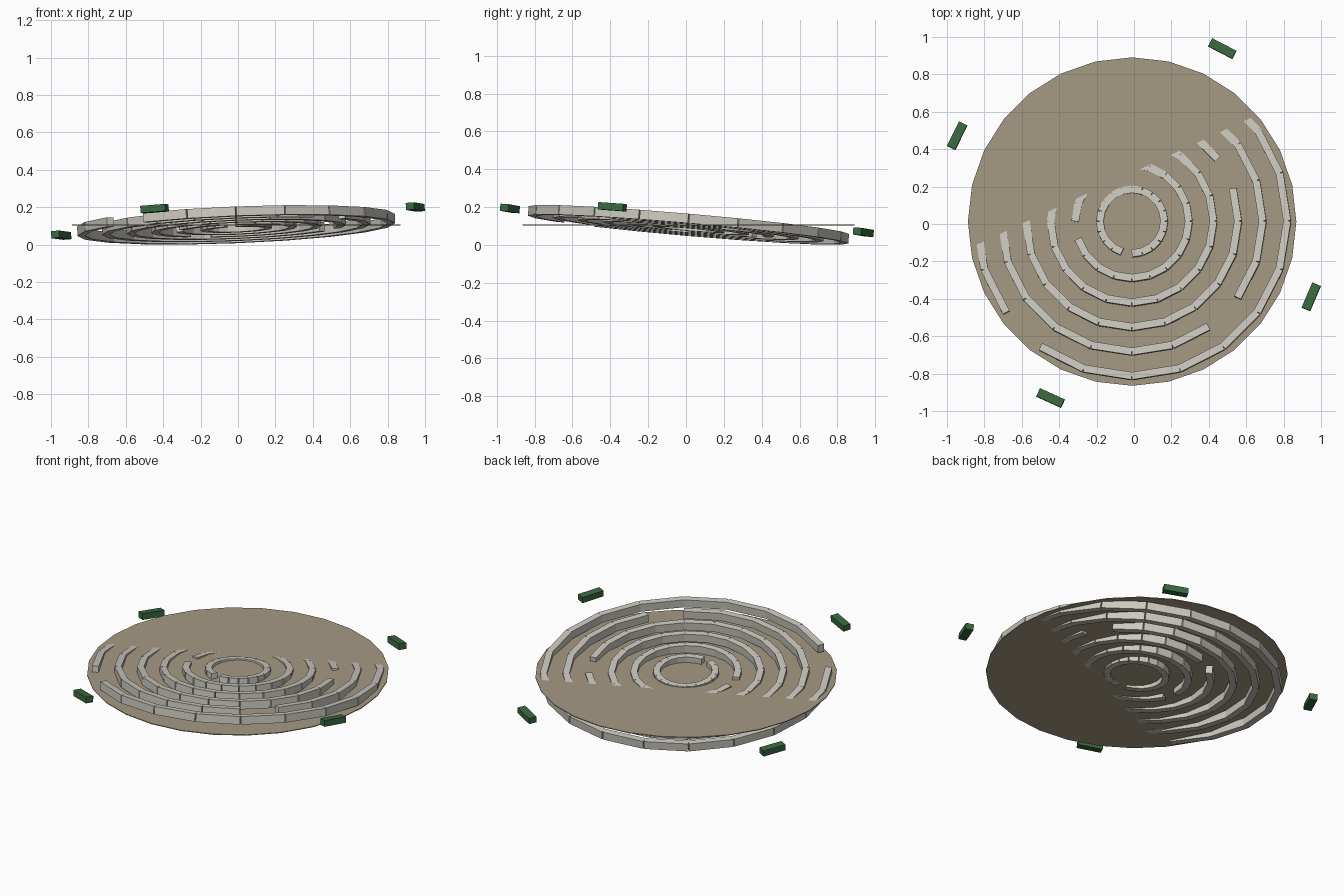
import bpy, bmesh, math
from mathutils import Matrix, Vector

if "Cube" in bpy.data.objects:
    bpy.data.objects.remove(bpy.data.objects["Cube"])

CENTRE = Vector((-0.01, 0.013, 0.106))
SLOPE = 0.0955
SIDES = 20
# wall plane rises toward the front right
TILT = Vector((0, 0, 1)).rotation_difference(
    Vector((-0.42 * SLOPE, 0.908 * SLOPE, 1))).to_matrix().to_4x4()
FRAME = Matrix.Translation(CENTRE) @ TILT


def material(name, rgb):
    m = bpy.data.materials.new(name)
    m.diffuse_color = (*rgb, 1)
    m.use_nodes = True
    m.node_tree.nodes["Principled BSDF"].inputs["Base Color"].default_value = m.diffuse_color
    return m


def add_object(name, bm, mat):
    me = bpy.data.meshes.new(name)
    bm.to_mesh(me)
    bm.free()
    me.materials.append(mat)
    ob = bpy.data.objects.new(name, me)
    bpy.context.collection.objects.link(ob)
    return ob


def box(bm, radius, angle, size, lift=0.0):
    """Box set tangentially on a circle in the tilted plane."""
    m = (FRAME @ Matrix.Rotation(angle, 4, 'Z')
         @ Matrix.Translation((radius, 0, lift))
         @ Matrix.Diagonal((*size, 1)))
    bmesh.ops.create_cube(bm, size=1, matrix=m)


stone = material("stone", (0.60, 0.58, 0.52))
sand = material("sand", (0.38, 0.32, 0.23))
green = material("hedge_green", (0.04, 0.14, 0.05))

# level floor disc
bm = bmesh.new()
bmesh.ops.create_cone(bm, cap_ends=True, segments=28, radius1=0.878, radius2=0.878,
                      depth=0.005, matrix=Matrix.Translation(CENTRE))
add_object("floor_disc", bm, sand)

# concentric tilted walls, one opening in each
step = 2 * math.pi / SIDES
for ring, gap in enumerate((14, 10, 6, 1, 17, 12)):
    r = 0.17 + 0.13 * ring
    length = 2 * r * math.tan(step / 2)
    bm = bmesh.new()
    for i in range(SIDES):
        if i != gap:
            box(bm, r, (i + 0.5) * step, (0.04, length, 0.05))
    add_object(f"ring_wall_{ring + 1}", bm, stone)

# four hedge blocks around the outside
for k, deg in enumerate((62.5, 153.8, 245.4, 337.0)):
    bm = bmesh.new()
    box(bm, 1.043, math.radians(deg), (0.048, 0.145, 0.038), 0.022)
    add_object(f"hedge_block_{k + 1}", bm, green)
